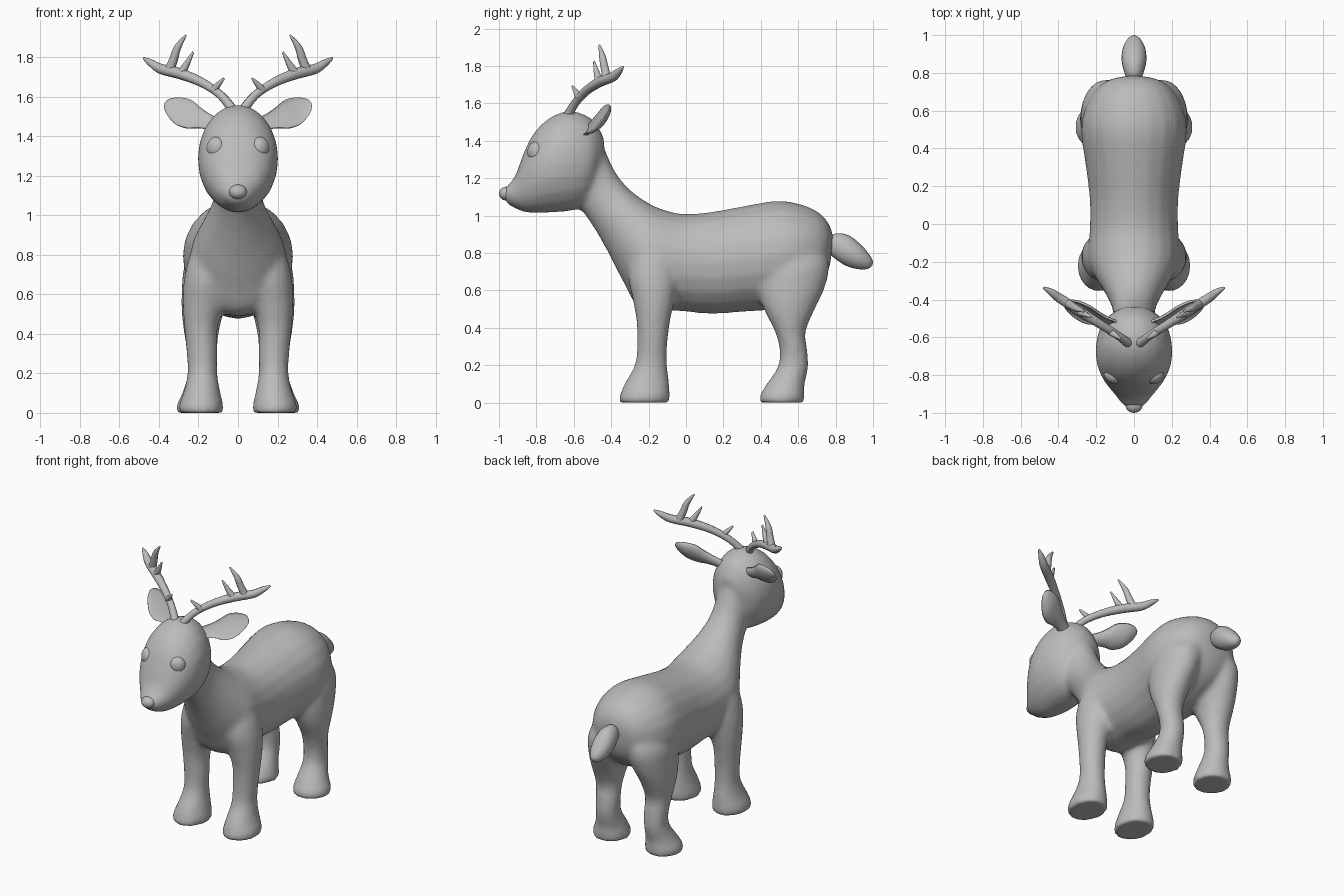
import bpy, bmesh, math
from mathutils import Vector as V, Matrix

grey = bpy.data.materials.new("soft grey")
grey.diffuse_color = (0.5, 0.5, 0.5, 1)


def finish(name, bm):
    bmesh.ops.recalc_face_normals(bm, faces=bm.faces)
    me = bpy.data.meshes.new(name)
    bm.to_mesh(me)
    bm.free()
    me.materials.append(grey)
    for p in me.polygons:
        p.use_smooth = True
    ob = bpy.data.objects.new(name, me)
    bpy.context.collection.objects.link(ob)
    return ob


def spline(a, b, c, d, t):
    return 0.5 * (2 * b + (c - a) * t + (2 * a - 5 * b + 4 * c - d) * t * t
                  + (3 * b - a - 3 * c + d) * t ** 3)


def loft(bm, rings, sides=20, steps=4, dish=1.0):
    """Skin smoothly interpolated rings of (centre, u radius, v radius)."""
    path = []
    n = len(rings)
    for i in range(n - 1):
        q = [rings[min(max(i + k, 0), n - 1)] for k in (-1, 0, 1, 2)]
        for s in range(steps):
            path.append([spline(*[r[j] for r in q], s / steps) for j in range(3)])
    path.append(rings[-1])
    loops = []
    for c, u, v in path:
        loop = []
        for k in range(sides):
            a = 2 * math.pi * k / sides
            s = math.sin(a)
            loop.append(bm.verts.new(c + u * math.cos(a) + v * (s * dish if s > 0 else s)))
        loops.append(loop)
    for a, b in zip(loops, loops[1:]):
        for k in range(sides):
            m = (k + 1) % sides
            bm.faces.new((a[k], a[m], b[m], b[k]))
    bm.faces.new(loops[0])
    bm.faces.new(loops[-1])


def section(x, w, ya, za, yb, zb):
    """Ring spanning two points in the side plane, with half width w."""
    a, b = V((x, ya, za)), V((x, yb, zb))
    return (a + b) / 2, V((w, 0, 0)), (a - b) / 2


def sections(name, rows, x=0):
    bm = bmesh.new()
    loft(bm, [section(x, *r) for r in rows])
    return finish(name, bm)


def tube(bm, pts, radii):
    pts = [V(p) for p in pts]
    rings = []
    for i, p in enumerate(pts):
        d = (pts[min(i + 1, len(pts) - 1)] - pts[max(i - 1, 0)]).normalized()
        u = d.cross(V((0.55, -0.83, 0))).normalized()
        rings.append((p, u * radii[i], d.cross(u) * radii[i]))
    loft(bm, rings, 10)


def ball(name, loc, size, turn=0):
    bm = bmesh.new()
    mat = Matrix.Translation(loc) @ Matrix.Rotation(turn, 4, 'Z') @ Matrix.Diagonal((*size, 1))
    bmesh.ops.create_uvsphere(bm, u_segments=24, v_segments=16, radius=1, matrix=mat)
    return finish(name, bm)


# torso and neck: half width, back point (y, z), belly point (y, z)
parts = [sections("body", [
    (0.07, 0.785, 0.90, 0.775, 0.76),
    (0.15, 0.76, 0.965, 0.75, 0.68),
    (0.215, 0.70, 1.025, 0.69, 0.60),
    (0.265, 0.60, 1.065, 0.59, 0.54),
    (0.28, 0.48, 1.08, 0.48, 0.50),
    (0.255, 0.30, 1.05, 0.30, 0.485),
    (0.235, 0.13, 1.02, 0.13, 0.475),
    (0.235, -0.02, 1.01, -0.04, 0.49),
    (0.245, -0.14, 1.04, -0.24, 0.50),
    (0.205, -0.22, 1.08, -0.335, 0.645),
    (0.155, -0.30, 1.14, -0.415, 0.80),
    (0.12, -0.365, 1.215, -0.49, 0.93),
    (0.11, -0.41, 1.30, -0.56, 1.03),
    (0.11, -0.45, 1.40, -0.64, 1.12)])]

# head and muzzle
parts.append(sections("head", [
    (0.08, -0.435, 1.41, -0.47, 1.18),
    (0.15, -0.485, 1.50, -0.515, 1.08),
    (0.185, -0.55, 1.545, -0.575, 1.035),
    (0.203, -0.64, 1.56, -0.66, 1.02),
    (0.198, -0.735, 1.52, -0.74, 1.015),
    (0.17, -0.815, 1.44, -0.81, 1.012),
    (0.13, -0.87, 1.33, -0.87, 1.02),
    (0.095, -0.91, 1.22, -0.915, 1.04),
    (0.07, -0.95, 1.165, -0.945, 1.055),
    (0.04, -0.975, 1.145, -0.97, 1.085)]))

# legs: x centre, half width, front y, rear y, height
front = [(.187, .113, -.36, -.085, 0), (.187, .113, -.355, -.085, .04),
         (.182, .092, -.325, -.09, .11), (.18, .076, -.275, -.10, .20),
         (.182, .078, -.262, -.10, .30), (.187, .085, -.265, -.085, .43),
         (.175, .105, -.285, -.06, .55), (.155, .118, -.31, -.04, .68),
         (.13, .105, -.29, -.06, .82), (.09, .06, -.25, -.1, .92)]
hind = [(.195, .117, .39, .635, 0), (.195, .117, .395, .635, .04),
        (.188, .095, .43, .635, .10), (.18, .076, .49, .655, .19),
        (.18, .078, .50, .65, .28), (.185, .085, .475, .64, .38),
        (.18, .105, .415, .69, .50), (.16, .125, .38, .745, .62),
        (.14, .13, .40, .765, .75), (.1, .09, .45, .70, .9)]
for name, rows in (("front_leg", front), ("hind_leg", hind)):
    for side in (-1, 1):
        bm = bmesh.new()
        loft(bm, [section(side * x, w, a, z, b, z) for x, w, a, b, z in rows])
        parts.append(finish(name, bm))

# fuse torso, head and legs into one smooth skin
bpy.ops.object.select_all(action='DESELECT')
for ob in parts:
    ob.select_set(True)
body = parts[0]
bpy.context.view_layer.objects.active = body
bpy.ops.object.join()
fuse = body.modifiers.new("fuse", 'REMESH')
fuse.mode = 'VOXEL'
fuse.voxel_size = 0.016
fuse.use_smooth_shade = True
soft = body.modifiers.new("soften", 'SMOOTH')
soft.factor = 0.5
soft.iterations = 10

# tail
sections("tail", [
    (0.03, 0.765, 0.88, 0.75, 0.82), (0.048, 0.80, 0.905, 0.785, 0.78),
    (0.065, 0.87, 0.895, 0.85, 0.735), (0.06, 0.94, 0.84, 0.915, 0.715),
    (0.036, 0.985, 0.785, 0.97, 0.715), (0.008, 1.0, 0.755, 0.997, 0.735)])

# nose
ball("nose", (0, -0.96, 1.118), (0.045, 0.04, 0.037))

for side, tag in ((-1, "left"), (1, "right")):
    # bulging eye
    ball(tag + "_eye", (side * 0.11, -0.803, 1.34), (0.052, 0.042, 0.056), side * 0.6)

    # cupped ear: centre line with half width and depth
    bm = bmesh.new()
    across = V((-0.15, 0.5, 0.85)).normalized()
    facing = V((0.85, 0.4, 0.2)).cross(across).normalized()
    ear = [(.08, -.55, 1.445, .04, .03), (.15, -.525, 1.475, .045, .035),
           (.20, -.505, 1.495, .06, .04), (.25, -.485, 1.513, .083, .045),
           (.31, -.455, 1.53, .077, .04), (.355, -.43, 1.55, .045, .024),
           (.374, -.42, 1.558, .012, .008)]
    loft(bm, [(V(r[:3]), across * r[3], facing * r[4]) for r in ear], 20, 4, -0.3)
    bmesh.ops.scale(bm, vec=(side, 1, 1), verts=bm.verts)
    finish(tag + "_ear", bm)

    # antler: main beam and three tines
    bm = bmesh.new()
    tube(bm, [(.025, -.635, 1.53), (.085, -.59, 1.605), (.18, -.53, 1.67),
              (.29, -.46, 1.715), (.39, -.395, 1.74), (.44, -.36, 1.77), (.478, -.337, 1.795)],
         [.026, .022, .024, .028, .026, .019, .006])
    tube(bm, [(.125, -.57, 1.63), (.105, -.585, 1.655), (.072, -.607, 1.692)],
         [.02, .016, .006])
    tube(bm, [(.35, -.42, 1.725), (.325, -.435, 1.79), (.305, -.447, 1.85), (.263, -.463, 1.912)],
         [.026, .022, .018, .005])
    tube(bm, [(.295, -.46, 1.71), (.265, -.475, 1.755), (.227, -.492, 1.825)],
         [.024, .018, .005])
    bmesh.ops.scale(bm, vec=(side, 1, 1), verts=bm.verts)
    finish(tag + "_antler", bm)
